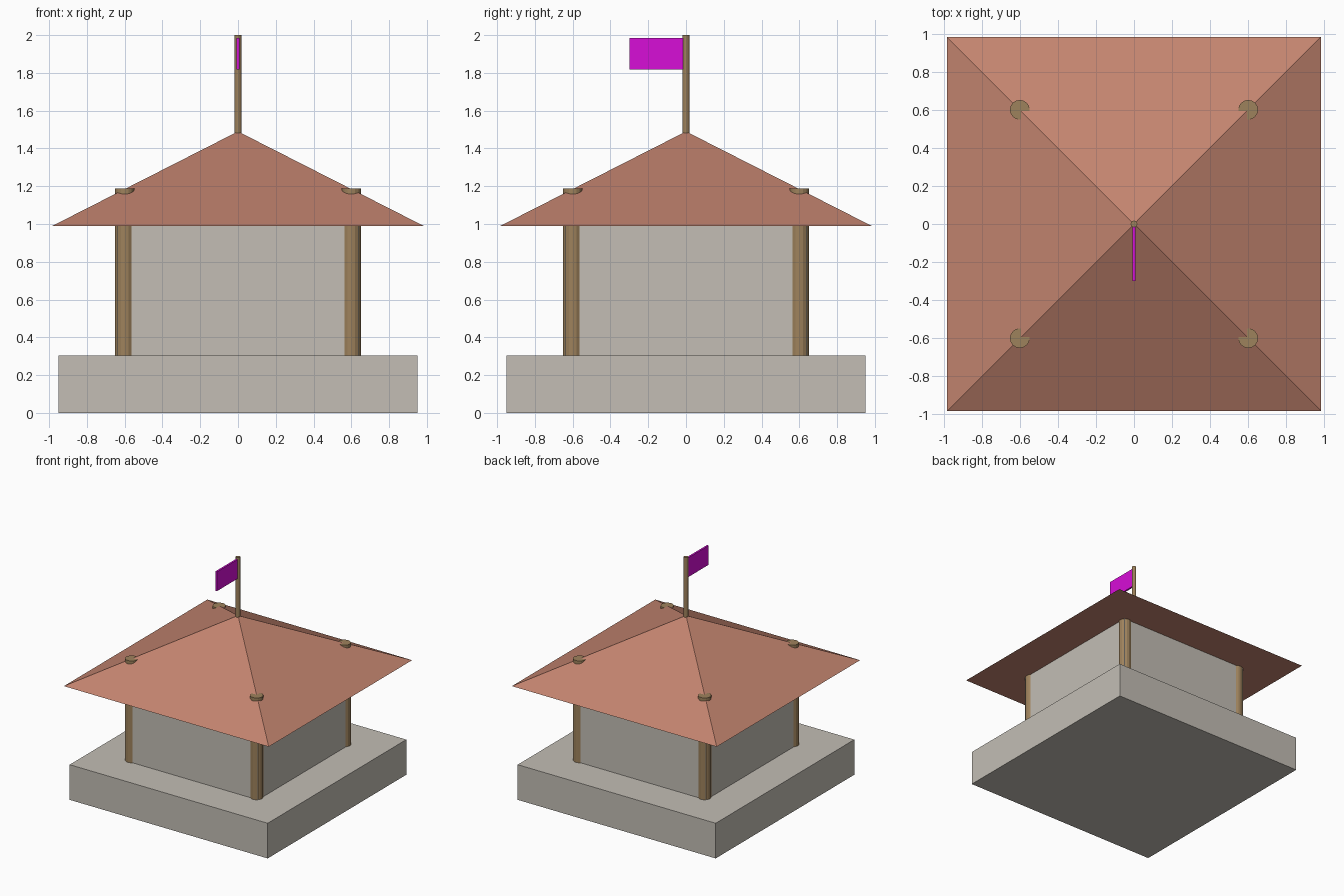
import bpy, bmesh, math
from mathutils import Matrix

if "Cube" in bpy.data.objects:
    bpy.data.objects.remove(bpy.data.objects["Cube"])


def material(name, rgb):
    # sRGB 0-255 to linear
    lin = [((c / 255 + 0.055) / 1.055) ** 2.4 if c > 10 else c / 255 / 12.92 for c in rgb]
    m = bpy.data.materials.new(name)
    m.diffuse_color = (*lin, 1)
    m.use_nodes = True
    m.node_tree.nodes["Principled BSDF"].inputs["Base Color"].default_value = m.diffuse_color
    return m


STONE = material("pale_stone", (195, 190, 181))
TILE = material("terracotta", (195, 132, 111))
WOOD = material("brown_wood", (158, 130, 92))
CLOTH = material("magenta_cloth", (215, 14, 215))


def finish(name, bm, mat):
    me = bpy.data.meshes.new(name)
    bm.to_mesh(me)
    bm.free()
    me.materials.append(mat)
    ob = bpy.data.objects.new(name, me)
    bpy.context.collection.objects.link(ob)
    return ob


def box(name, lo, hi, mat):
    bm = bmesh.new()
    size = [h - l for l, h in zip(lo, hi)]
    mid = [(h + l) / 2 for l, h in zip(lo, hi)]
    bmesh.ops.create_cube(bm, size=1, matrix=Matrix.Translation(mid) @ Matrix.Diagonal((*size, 1)))
    return finish(name, bm, mat)


def cone(name, x, y, z0, z1, r0, r1, sides, mat, turn=0.0):
    bm = bmesh.new()
    bmesh.ops.create_cone(bm, cap_ends=True, segments=sides, radius1=r0, radius2=r1, depth=z1 - z0,
                          matrix=Matrix.Translation((x, y, (z0 + z1) / 2)) @ Matrix.Rotation(turn, 4, 'Z'))
    bmesh.ops.remove_doubles(bm, verts=bm.verts, dist=1e-5)
    return finish(name, bm, mat)


# Plinth and walled room
box("plinth", (-0.95, -0.95, 0), (0.95, 0.95, 0.305), STONE)
box("walls", (-0.638, -0.638, 0.305), (0.638, 0.638, 0.992), STONE)

# Square pyramid roof
cone("roof", 0, 0, 0.99, 1.49, 0.983 * math.sqrt(2), 0, 4, TILE, math.pi / 4)

# Round corner posts whose tops break through the roof hips
for sx, side in ((-1, "left"), (1, "right")):
    for sy, end in ((-1, "front"), (1, "back")):
        cone(f"post_{end}_{side}", 0.6 * sx, 0.6 * sy, 0.305, 1.188, 0.052, 0.052, 16, WOOD)

# Flagpole and flag
cone("flagpole", 0, 0, 1.4, 2.0, 0.018, 0.018, 12, WOOD)
box("flag", (-0.008, -0.30, 1.818), (0.008, -0.01, 1.985), CLOTH)
